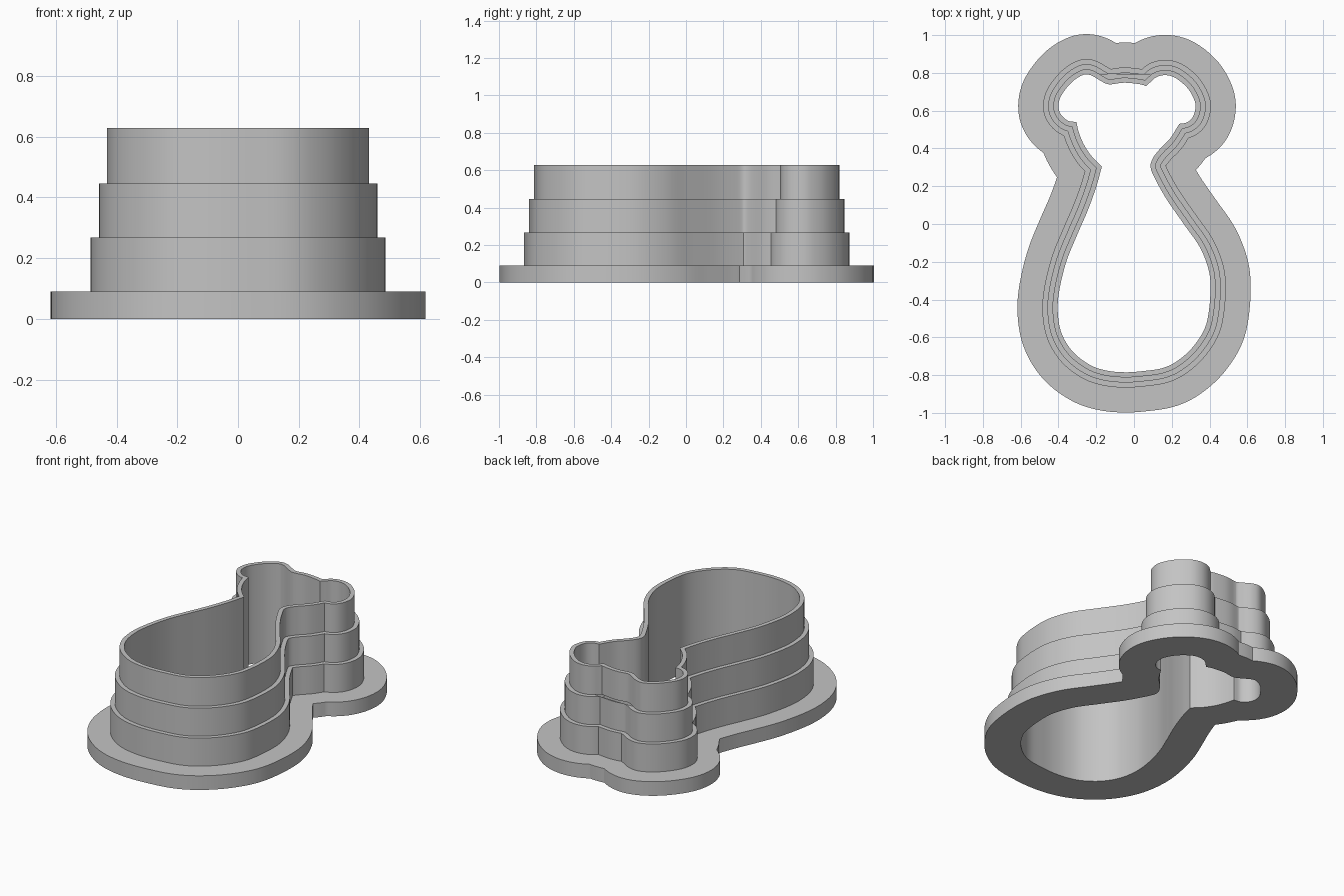
import bpy, bmesh, math
from mathutils import Vector

if "Cube" in bpy.data.objects:
    bpy.data.objects.remove(bpy.data.objects["Cube"])

# Inner outline, one smooth run per line group, sharp corners where runs meet (clockwise)
RUNS = [
    # left neck
    [(-.17, .305), (-.225, .36), (-.265, .42), (-.292, .485), (-.305, .54)],
    # left ear
    [(-.305, .54), (-.35, .547), (-.388, .582), (-.4, .625), (-.385, .68), (-.33, .75), (-.27, .789),
     (-.23, .788), (-.18, .76), (-.145, .742), (-.115, .74), (-.05, .748), (.03, .74), (.065, .73)],
    # right ear
    [(.065, .73), (.088, .752), (.12, .778), (.167, .788), (.22, .773), (.283, .72), (.32, .655),
     (.325, .61), (.31, .564), (.28, .538), (.24, .53)],
    # right neck and round body
    [(.24, .53), (.19, .452), (.135, .395), (.098, .345), (.088, .3), (.11, .243), (.172, .132),
     (.267, -.005), (.347, -.12), (.394, -.238), (.405, -.344), (.394, -.477), (.368, -.567),
     (.304, -.66), (.225, -.728), (.15, -.763), (.055, -.778), (-.045, -.785), (-.145, -.776),
     (-.235, -.745), (-.325, -.675), (-.384, -.577), (-.404, -.46), (-.394, -.344), (-.357, -.196),
     (-.299, -.053), (-.246, .069), (-.2, .196), (-.17, .305)],
]
# (outward offset, bottom, top) of the flange and the three stepped walls
TIERS = [(.213, 0, .09), (.081, .09, .268), (.054, .268, .446), (.027, .446, .628)]


def smooth_run(pts, steps=7):
    """Catmull-Rom samples through the points, without the last one."""
    p = [Vector(q) for q in pts]
    p = [2 * p[0] - p[1]] + p + [2 * p[-1] - p[-2]]
    out = []
    for a, b, c, d in zip(p, p[1:], p[2:], p[3:]):
        for i in range(steps):
            t = i / steps
            out.append(.5 * (2 * b + (c - a) * t + (2 * a - 5 * b + 4 * c - d) * t * t
                             + (3 * b - a - 3 * c + d) * t ** 3))
    return out


def crossing(a, b, c, d):
    """Point where line a-b meets line c-d, or None."""
    r, s = b - a, d - c
    k = r.x * s.y - r.y * s.x
    if abs(k) < 1e-9:
        return None
    w = c - a
    return a + r * ((w.x * s.y - w.y * s.x) / k)


def offset(loop, dist):
    """Outward parallel curve with the self-crossing parts trimmed off."""
    n, kept = len(loop), []
    for i, p in enumerate(loop):
        t = (loop[(i + 1) % n] - loop[i - 1]).normalized()
        q = p + Vector((-t.y, t.x)) * dist
        if min((q - o).length for o in loop) > dist - .0015:
            kept.append((i, q))
    m, out = len(kept), []
    for j, (i, q) in enumerate(kept):
        out.append(q)
        i2, q2 = kept[(j + 1) % m]
        if (i2 - i) % n > 1:  # restore the sharp corner
            x = crossing(kept[j - 1][1], q, q2, kept[(j + 2) % m][1])
            if x and (x - q).length < .05 and (x - q2).length < .05 and (x - q).dot(q2 - q) > 0:
                out.append(x)
    return out


bm = bmesh.new()


def ring(loop, z):
    vs = [bm.verts.new((p.x, p.y, z)) for p in loop]
    return vs, [bm.edges.new((vs[i - 1], vs[i])) for i in range(len(vs))]


def wall(a, b):
    for i in range(len(a)):
        bm.faces.new((a[i - 1], a[i], b[i], b[i - 1]))


def ledge(a, b):
    bmesh.ops.triangle_fill(bm, edges=a + b, use_beauty=True)


inner = [p for run in RUNS for p in smooth_run(run)]

# inner wall and underside, then step upward through the outer tiers
in_low, in_low_e = ring(inner, 0)
in_top, in_top_e = ring(inner, TIERS[-1][2])
wall(in_low, in_top)
previous = in_low_e
for dist, z0, z1 in TIERS:
    outline = offset(inner, dist)
    low, low_e = ring(outline, z0)
    top, top_e = ring(outline, z1)
    ledge(previous, low_e)
    wall(low, top)
    previous = top_e
ledge(previous, in_top_e)  # cutting rim
bmesh.ops.recalc_face_normals(bm, faces=bm.faces)

mesh = bpy.data.meshes.new("stepped_cutter")
bm.to_mesh(mesh)
bm.free()
cutter = bpy.data.objects.new("stepped_cutter", mesh)
bpy.context.collection.objects.link(cutter)

grey = bpy.data.materials.new("plain_grey")
grey.diffuse_color = (.55, .55, .55, 1)
grey.use_nodes = True
grey.node_tree.nodes["Principled BSDF"].inputs["Base Color"].default_value = grey.diffuse_color
mesh.materials.append(grey)

bpy.context.view_layer.objects.active = cutter
cutter.select_set(True)
bpy.ops.object.shade_smooth_by_angle(angle=math.radians(30))
